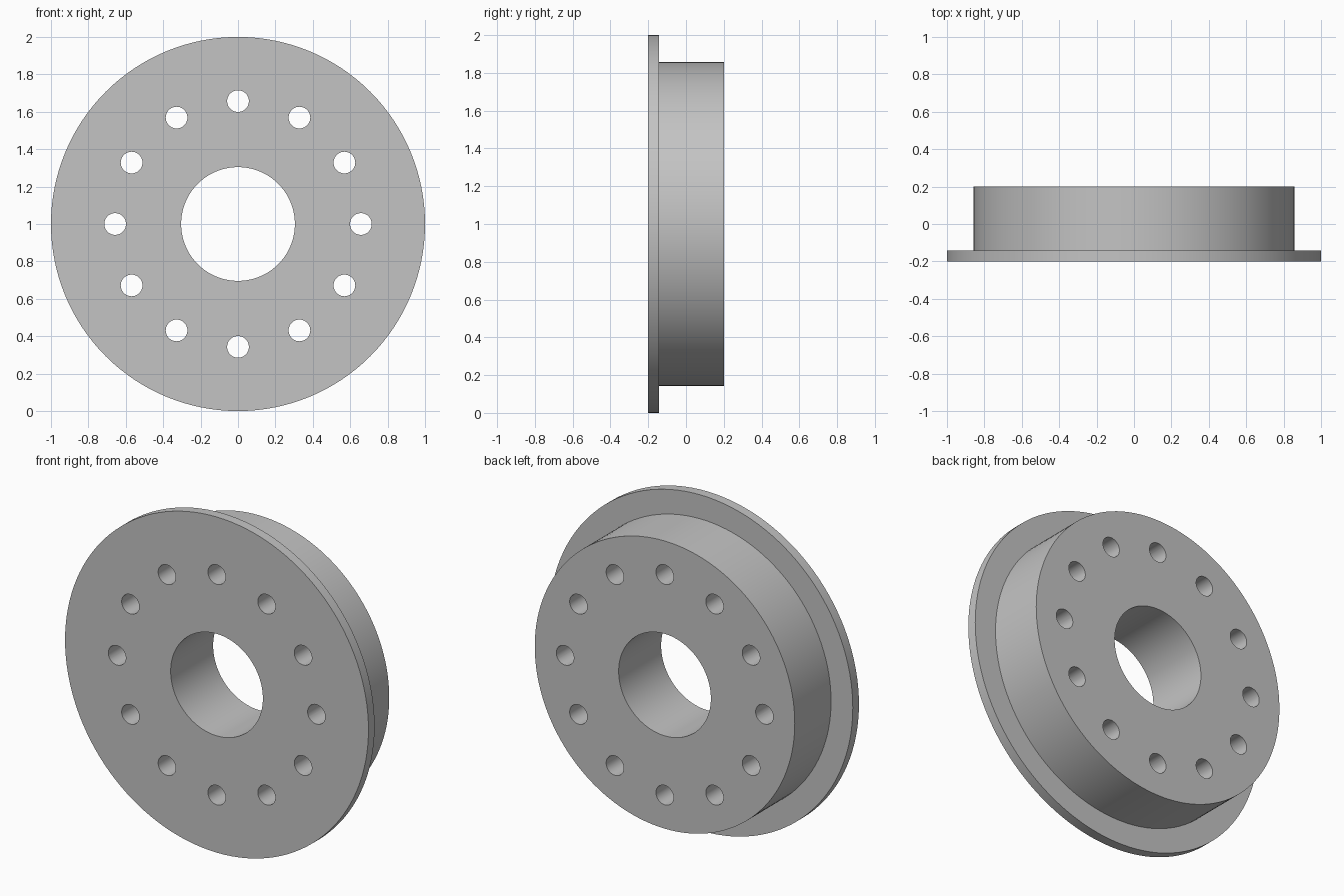
import bpy, bmesh, math
from mathutils import Matrix, Vector

cube = bpy.data.objects.get("Cube")
if cube:
    bpy.data.objects.remove(cube, do_unlink=True)

CENTER_Z = 1.0
FRONT, STEP, BACK = -0.2, -0.142, 0.2
FLANGE_R, HUB_R, BORE_R = 1.0, 0.857, 0.304
HOLE_R, HOLE_RING, HOLES = 0.058, 0.657, 12
SEGMENTS = 128

metal = bpy.data.materials.new("plain grey metal")
metal.use_nodes = True
grey = (0.55, 0.55, 0.55, 1)
metal.diffuse_color = grey
metal.node_tree.nodes["Principled BSDF"].inputs["Base Color"].default_value = grey


def add_object(name, bm):
    bmesh.ops.recalc_face_normals(bm, faces=bm.faces[:])
    mesh = bpy.data.meshes.new(name)
    bm.to_mesh(mesh)
    bm.free()
    mesh.materials.append(metal)
    obj = bpy.data.objects.new(name, mesh)
    obj.location.z = CENTER_Z
    bpy.context.collection.objects.link(obj)
    return obj


# Flanged hub: stepped section turned around the y axis
bm = bmesh.new()
profile = [(BORE_R, FRONT), (FLANGE_R, FRONT), (FLANGE_R, STEP),
           (HUB_R, STEP), (HUB_R, BACK), (BORE_R, BACK)]
verts = [bm.verts.new((0, y, r)) for r, y in profile]
edges = [bm.edges.new((v, verts[(i + 1) % len(verts)])) for i, v in enumerate(verts)]
bmesh.ops.spin(bm, geom=verts + edges, cent=(0, 0, 0), axis=(0, 1, 0),
               angle=math.tau, steps=SEGMENTS, use_merge=True)
bmesh.ops.remove_doubles(bm, verts=bm.verts[:], dist=0.0001)
hub = add_object("flanged_hub", bm)

# Bolt hole cutter: a ring of cylinders through the full depth
bm = bmesh.new()
for i in range(HOLES):
    a = math.tau * i / HOLES
    spot = Vector((math.cos(a), 0, math.sin(a))) * HOLE_RING
    bmesh.ops.create_cone(
        bm, cap_ends=True, segments=48, radius1=HOLE_R, radius2=HOLE_R, depth=1,
        matrix=Matrix.Translation(spot) @ Matrix.Rotation(math.pi / 2, 4, "X"))
cutter = add_object("bolt_hole_cutter", bm)
cutter.hide_render = True

# Drill the holes, then drop the cutter
drill = hub.modifiers.new("bolt_holes", "BOOLEAN")
drill.object = cutter
drill.operation = "DIFFERENCE"
drill.solver = "EXACT"
bpy.ops.object.select_all(action="DESELECT")
hub.select_set(True)
bpy.context.view_layer.objects.active = hub
bpy.ops.object.modifier_apply(modifier=drill.name)
bpy.data.objects.remove(cutter, do_unlink=True)
bpy.ops.object.shade_smooth_by_angle(angle=math.radians(30))
